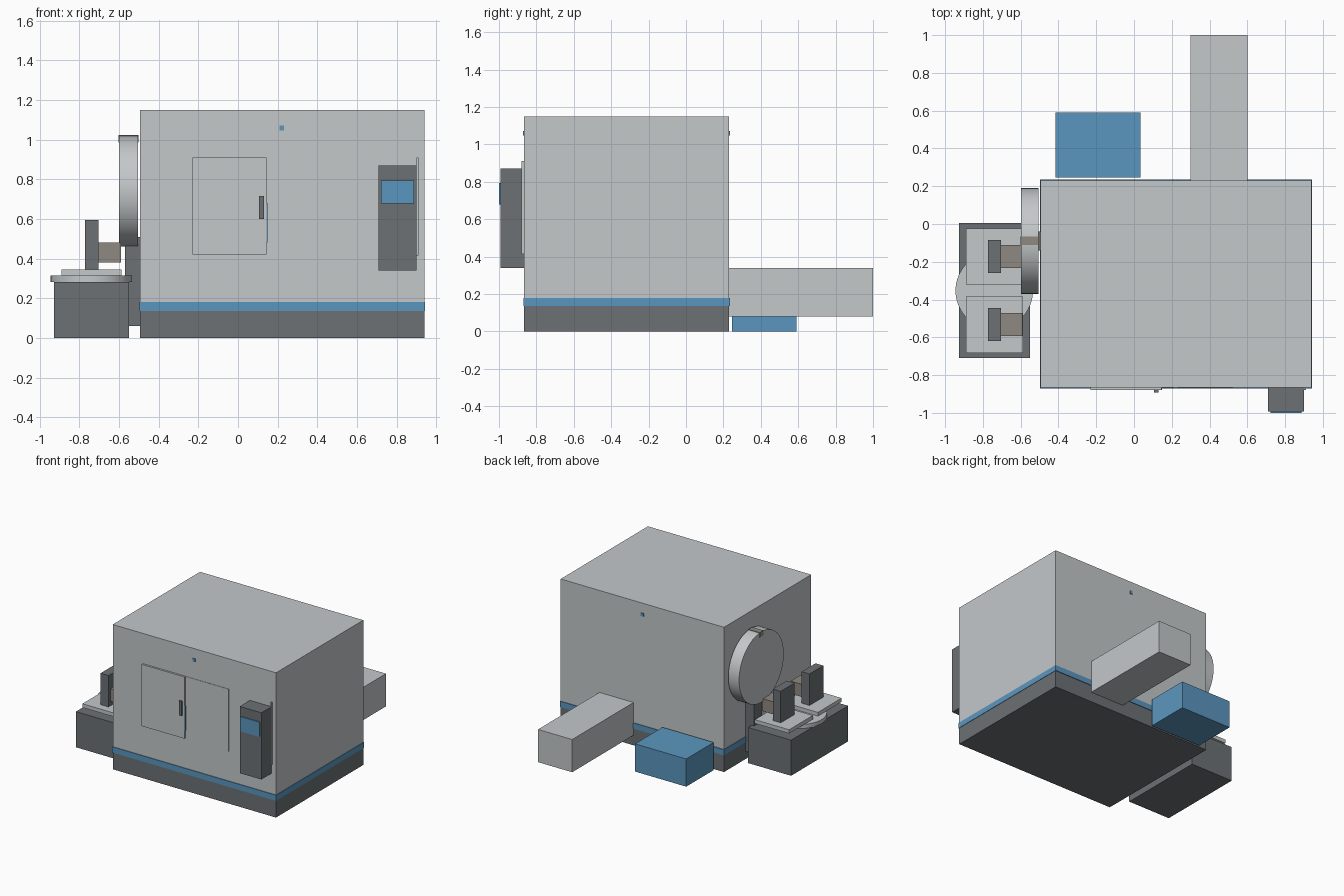
import bpy
import math

cube = bpy.data.objects.get("Cube")
if cube:
    bpy.data.objects.remove(cube, do_unlink=True)


def material(name, r, g, b):
    m = bpy.data.materials.new(name)
    m.use_nodes = True
    m.diffuse_color = (r, g, b, 1)
    bsdf = m.node_tree.nodes["Principled BSDF"]
    bsdf.inputs["Base Color"].default_value = (r, g, b, 1)
    bsdf.inputs["Roughness"].default_value = 0.6
    return m


LIGHT = material("light_grey", 0.55, 0.58, 0.59)
DARK = material("dark_grey", 0.15, 0.165, 0.175)
BLUE = material("blue", 0.105, 0.305, 0.52)
METAL = material("warm_metal", 0.28, 0.25, 0.22)


def box(name, xs, ys, zs, mat):
    """Box given by its extent along each axis."""
    spans = (xs, ys, zs)
    bpy.ops.mesh.primitive_cube_add(size=1, location=[(a + b) / 2 for a, b in spans])
    ob = bpy.context.object
    ob.name = name
    ob.scale = [b - a for a, b in spans]
    bpy.ops.object.transform_apply(location=False, rotation=False, scale=True)
    ob.data.materials.append(mat)
    return ob


def disc(name, centre, radius, depth, mat, turn=0):
    bpy.ops.mesh.primitive_cylinder_add(vertices=64, radius=radius, depth=depth,
                                        location=centre, rotation=(0, turn, 0))
    ob = bpy.context.object
    ob.name = name
    ob.data.materials.append(mat)
    bpy.ops.object.shade_smooth_by_angle(angle=math.radians(35))
    return ob


# Machine body
LEFT, RIGHT, FRONT, BACK = -0.495, 0.94, -0.865, 0.23
box("base", (LEFT, RIGHT), (FRONT, BACK), (0, 0.135), DARK)
box("trim_band", (LEFT - 0.003, RIGHT + 0.003), (FRONT - 0.005, BACK + 0.005),
    (0.135, 0.18), BLUE)
box("enclosure", (LEFT, RIGHT), (FRONT, BACK), (0.18, 1.15), LIGHT)

# Front doors, handle and edge trim
box("sliding_door", (-0.23, 0.145), (-0.88, FRONT), (0.42, 0.91), LIGHT)
box("fixed_door", (0.145, 0.525), (-0.868, FRONT), (0.415, 0.91), LIGHT)
box("door_window_edge", (0.145, 0.149), (-0.878, FRONT), (0.48, 0.68), BLUE)
box("door_handle", (0.105, 0.13), (-0.893, -0.88), (0.6, 0.715), DARK)
box("door_stop", (0.9, 0.91), (-0.88, FRONT), (0.415, 0.91), LIGHT)

# Indicator lamps on front and back
for side, y in (("front", FRONT), ("back", BACK)):
    box(side + "_lamp", (0.21, 0.233), (y - 0.006, y + 0.006), (1.047, 1.072), BLUE)

# Control panel
box("control_panel", (0.71, 0.9), (-0.992, FRONT), (0.34, 0.87), DARK)
box("control_screen", (0.722, 0.888), (-1.0, -0.992), (0.678, 0.795), BLUE)

# Chip conveyor and coolant tank behind the body
box("chip_conveyor", (0.3, 0.6), (BACK, 1.0), (0.08, 0.34), LIGHT)
box("coolant_tank", (-0.415, 0.035), (0.245, 0.59), (0, 0.22), BLUE)

# Tool magazine on the side wall
disc("tool_magazine", (-0.552, -0.09, 0.74), 0.28, 0.095, LIGHT, math.pi / 2)
box("magazine_column", (-0.57, LEFT), (-0.14, -0.04), (0.06, 0.51), DARK)
box("magazine_gripper", (-0.602, -0.503), (-0.112, -0.066), (0.985, 1.023), METAL)

# Pallet changer
box("changer_base", (-0.927, -0.55), (-0.71, 0.005), (0, 0.283), DARK)
disc("turntable", (-0.74, -0.353, 0.299), 0.205, 0.032, LIGHT)
for name, y in (("front", -0.533), ("rear", -0.172)):
    box(name + "_pallet", (-0.89, -0.588), (y - 0.149, y + 0.149), (0.315, 0.345), LIGHT)
    box(name + "_fixture", (-0.773, -0.704), (y - 0.087, y + 0.087), (0.345, 0.595), DARK)
    box(name + "_workpiece", (-0.704, -0.589), (y - 0.061, y + 0.061), (0.38, 0.48), METAL)
